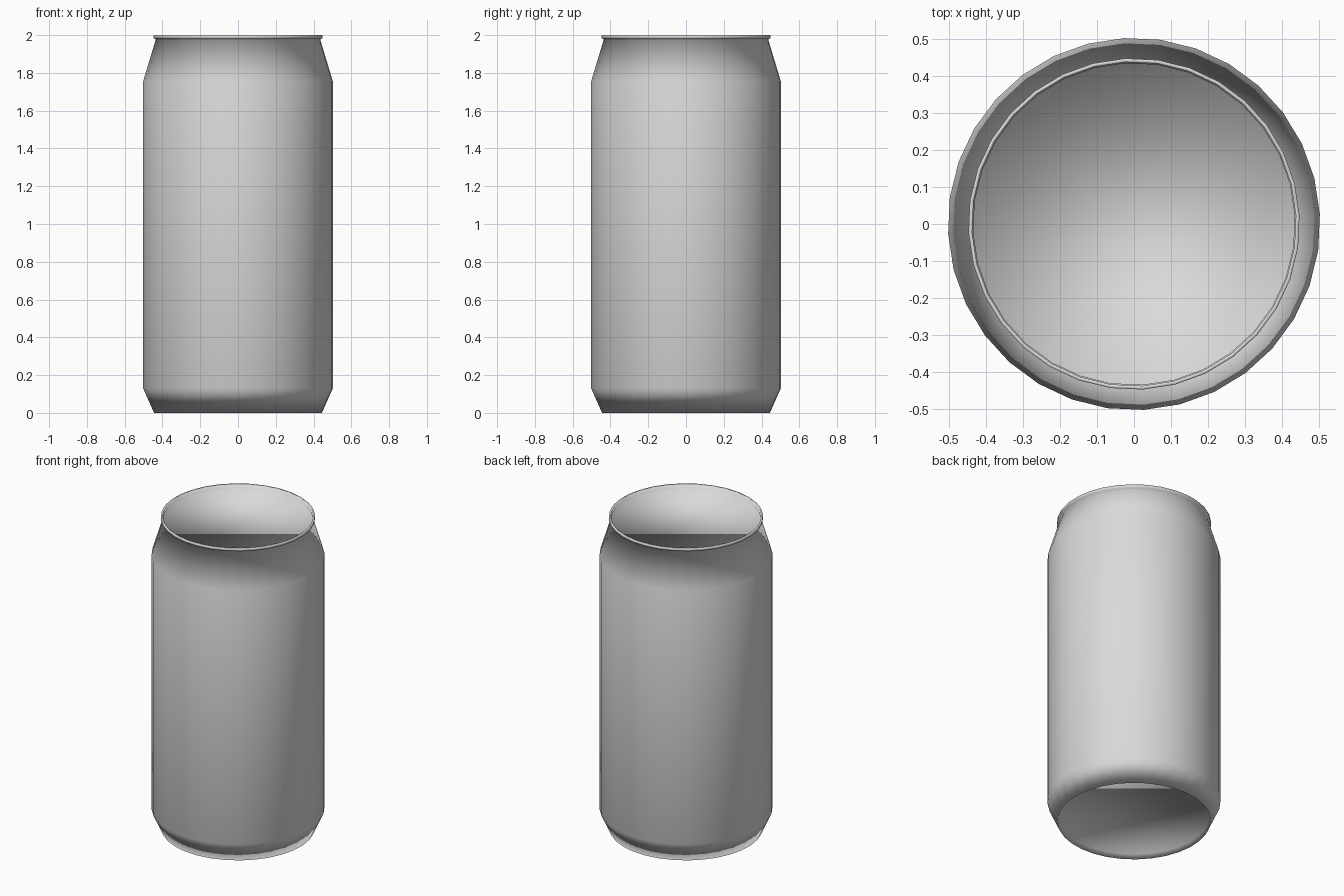
import bpy, bmesh, math

if "Cube" in bpy.data.objects:
    bpy.data.objects.remove(bpy.data.objects["Cube"])

SIDES = 32
OFFSET = math.radians(3)

metal = bpy.data.materials.new("plain_grey_metal")
metal.diffuse_color = (0.7, 0.7, 0.7, 1)
metal.use_nodes = True
metal.node_tree.nodes["Principled BSDF"].inputs["Base Color"].default_value = metal.diffuse_color

# Outline of the can from the recessed base, up the wall, over the rim, to the recessed lid
profile = [
    (0.435, 0.03), (0.445, 0.0),        # base recess and foot
    (0.503, 0.13), (0.503, 1.755),      # lower taper and straight wall
    (0.435, 1.98), (0.448, 1.982),      # neck and rim underside
    (0.448, 2.0), (0.438, 2.0),         # rim
    (0.438, 1.975),                     # lid recess
]

bm = bmesh.new()
rings = []
for r, z in profile:
    rings.append([bm.verts.new((r * math.cos(OFFSET + 2 * math.pi * i / SIDES),
                                r * math.sin(OFFSET + 2 * math.pi * i / SIDES), z))
                  for i in range(SIDES)])
for a, b in zip(rings, rings[1:]):
    for i in range(SIDES):
        j = (i + 1) % SIDES
        bm.faces.new((a[i], a[j], b[j], b[i]))

# Flat base and lid discs
bm.faces.new(rings[0][::-1])
bm.faces.new(rings[-1])
for f in bm.faces:
    f.smooth = True

mesh = bpy.data.meshes.new("can")
bm.to_mesh(mesh)
bm.free()
mesh.materials.append(metal)
can = bpy.data.objects.new("can", mesh)
bpy.context.collection.objects.link(can)
